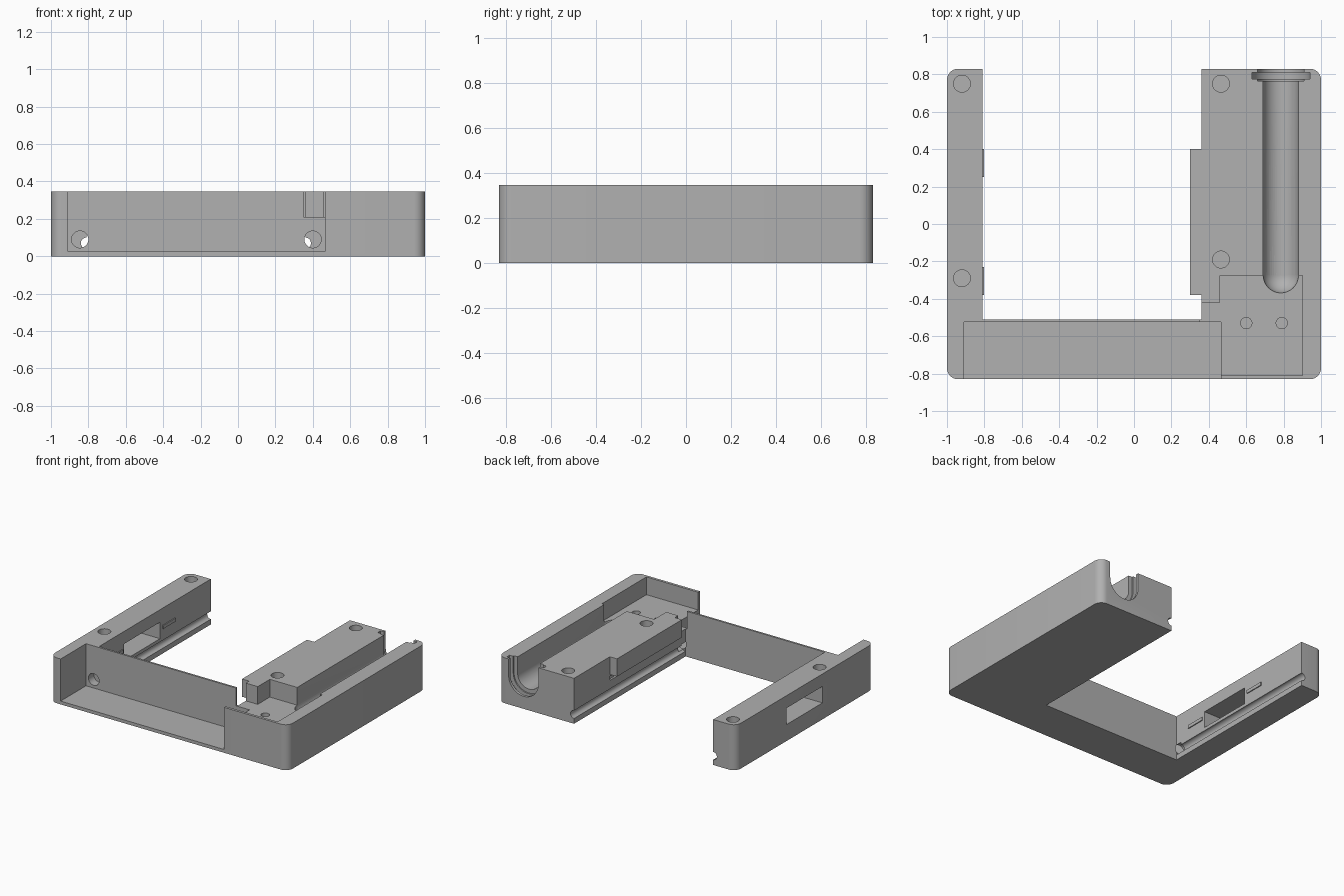
import bpy, bmesh, math
from mathutils import Matrix

if "Cube" in bpy.data.objects:
    bpy.data.objects.remove(bpy.data.objects["Cube"], do_unlink=True)

H = 0.345
gray = bpy.data.materials.new("plain_gray")
gray.use_nodes = True
COLOR = (0.44, 0.44, 0.44, 1)
gray.diffuse_color = COLOR
gray.node_tree.nodes["Principled BSDF"].inputs["Base Color"].default_value = COLOR


def finish(bm, name):
    bmesh.ops.recalc_face_normals(bm, faces=bm.faces)
    mesh = bpy.data.meshes.new(name)
    bm.to_mesh(mesh)
    bm.free()
    mesh.materials.append(gray)
    ob = bpy.data.objects.new(name, mesh)
    bpy.context.collection.objects.link(ob)
    return ob


def box(name, x, y, z):
    bm = bmesh.new()
    bmesh.ops.create_cube(bm, size=1)
    for v in bm.verts:
        v.co = [(a + b) / 2 + c * (b - a) for c, (a, b) in zip(v.co, (x, y, z))]
    return finish(bm, name)


def rod(name, axis, a, b, start, end, r, sides=40):
    """Cylinder along y at (x=a, z=b), or along z at (x=a, y=b)."""
    bm = bmesh.new()
    bmesh.ops.create_cone(bm, cap_ends=True, segments=sides, radius1=r, radius2=r, depth=end - start)
    mid = (start + end) / 2
    if axis == "y":
        m = Matrix.Translation((a, mid, b)) @ Matrix.Rotation(math.pi / 2, 4, "X")
    else:
        m = Matrix.Translation((a, b, mid))
    bmesh.ops.transform(bm, matrix=m, verts=bm.verts)
    return finish(bm, name)


def cut(body, cutter):
    mod = body.modifiers.new("cut", "BOOLEAN")
    mod.operation = "DIFFERENCE"
    mod.solver = "EXACT"
    mod.object = cutter
    bpy.context.view_layer.objects.active = body
    bpy.ops.object.modifier_apply(modifier=mod.name)
    bpy.data.objects.remove(cutter, do_unlink=True)


# U-shaped frame, extruded from its plan with rounded outer corners
plan = [(-1, -.83), (1, -.83), (1, .83), (.36, .83), (.36, -.51), (-.81, -.51), (-.81, .83), (-1, .83)]
bm = bmesh.new()
base = bm.faces.new([bm.verts.new((x, y, 0)) for x, y in plan])
top = bmesh.ops.extrude_face_region(bm, geom=[base])
for v in top["geom"]:
    if isinstance(v, bmesh.types.BMVert):
        v.co.z = H
corners = [e for e in bm.edges
           if abs(e.verts[0].co.z - e.verts[1].co.z) > .1 and abs(e.verts[0].co.x) > .99]
bmesh.ops.bevel(bm, geom=corners, offset=.06, segments=8, profile=.5, affect="EDGES")
frame = finish(bm, "frame")

UP = H + .1
# Front tray, open to the front and top
cut(frame, box("tray", (-.91, .465), (-1, -.525), (.025, UP)))
# Shallow pocket, with its passage to the inside
cut(frame, box("pocket", (.46, .9), (-.81, -.275), (.21, UP)))
cut(frame, box("passage", (.35, .47), (-.53, -.42), (.21, UP)))

# Round-ended tube channel with a ring groove and wider mouth
CX, CZ = .785, .22
for start, end, r in ((-.275, .9, .095), (.765, .9, .125), (.775, .81, .155)):
    end = min(end, .9)
    cut(frame, rod("channel", "y", CX, CZ, start, end, r, 48))
    cut(frame, box("channel_top", (CX - r, CX + r), (start, end), (CZ, UP)))
bm = bmesh.new()
bmesh.ops.create_uvsphere(bm, u_segments=48, v_segments=24, radius=.095,
                          matrix=Matrix.Translation((CX, -.274, CZ)))
cut(frame, finish(bm, "channel_end"))

# Screw holes in the top and in the pocket floor
for x, y in ((-.92, .75), (-.92, -.29), (.465, .75), (.465, -.19)):
    cut(frame, rod("screw_hole", "z", x, y, .17, UP, .045))
for x in (.6, .79):
    cut(frame, rod("pocket_hole", "z", x, -.53, .1, .3, .03))

# Cable bores through the tray wall and grooves along the arms
for bore_x, face_x in ((-.845, -.81), (.4, .36)):
    cut(frame, rod("bore", "y", bore_x, .09, -.6, -.46, .045))
    cut(frame, rod("groove", "y", face_x, .07, -.505, .9, .03))

# Window through the slim arm
cut(frame, box("window", (-1.1, -.7), (-.21, .22), (.125, .25)))

# Clip slots on the wide arm, matching tabs on the slim arm
for i, y in enumerate((-.305, .325)):
    span = (y - .075, y + .075)
    cut(frame, box("slot", (.3, .375), span, (.165, .195)))
    box(f"clip_tab_{i + 1}", (-.82, -.803), span, (.19, .215))

# Raised ledge on the wide arm
box("ledge", (.3, .37), (-.38, .4), (.21, H))

bpy.ops.object.select_all(action="DESELECT")
frame.select_set(True)
bpy.context.view_layer.objects.active = frame
bpy.ops.object.shade_smooth_by_angle(angle=math.radians(30))
